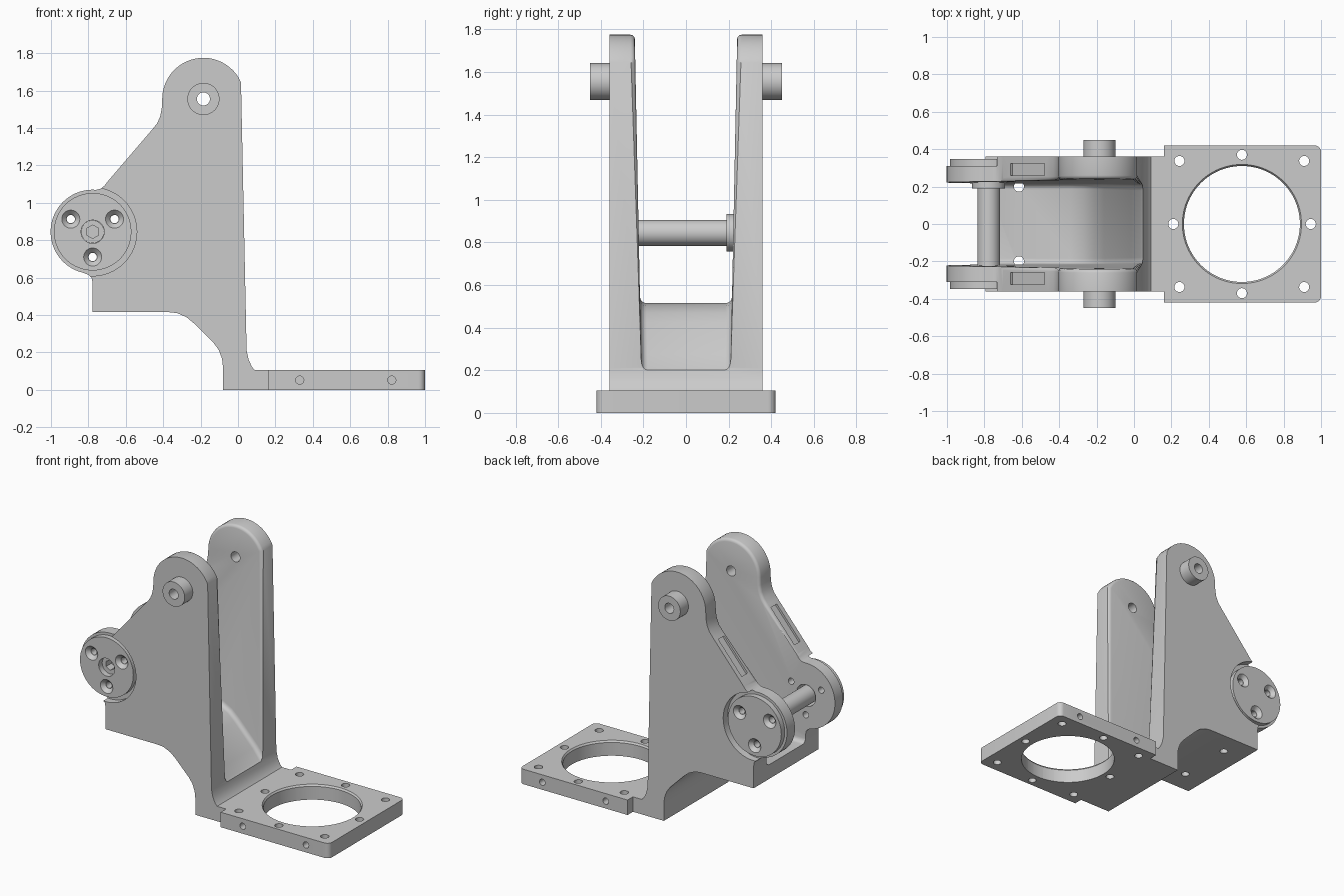
import bpy, bmesh
from math import pi, cos, sin, radians
from mathutils import Vector, Matrix

if "Cube" in bpy.data.objects:
    bpy.data.objects.remove(bpy.data.objects["Cube"])

DISC = (-0.777, 0.845)      # x, z of the side discs
PIVOT = (-0.185, 1.555)     # x, z of the upper bosses


def finish(name, bm):
    bmesh.ops.recalc_face_normals(bm, faces=bm.faces)
    me = bpy.data.meshes.new(name)
    bm.to_mesh(me)
    bm.free()
    ob = bpy.data.objects.new(name, me)
    bpy.context.collection.objects.link(ob)
    return ob


def arc(cx, cz, r, a0, a1, n):
    return [(cx + r * cos(radians(a0 + (a1 - a0) * i / n)),
             cz + r * sin(radians(a0 + (a1 - a0) * i / n))) for i in range(n + 1)]


def prism_bm(pts, near, far):
    """Solid between two placements of one outline."""
    bm = bmesh.new()
    a = [bm.verts.new(near(*p)) for p in pts]
    b = [bm.verts.new(far(*p)) for p in pts]
    bm.faces.new(a)
    bm.faces.new(b[::-1])
    for i in range(len(pts)):
        j = (i + 1) % len(pts)
        bm.faces.new((a[i], b[i], b[j], a[j]))
    return bm, a, b


def cyl(name, p0, p1, r, r2=None, n=48):
    """Cylinder or cone running from p0 to p1."""
    p0, p1 = Vector(p0), Vector(p1)
    d = p1 - p0
    bm = bmesh.new()
    m = Matrix.Translation((p0 + p1) / 2) @ d.to_track_quat('Z', 'Y').to_matrix().to_4x4()
    bmesh.ops.create_cone(bm, cap_ends=True, segments=n, radius1=r,
                          radius2=r if r2 is None else r2, depth=d.length, matrix=m)
    return finish(name, bm)


def cut(ob, cutters):
    for c in cutters:
        c.hide_render = True
        m = ob.modifiers.new("cut", 'BOOLEAN')
        m.operation, m.solver, m.object = 'DIFFERENCE', 'EXACT', c
    dg = bpy.context.evaluated_depsgraph_get()
    me = bpy.data.meshes.new_from_object(ob.evaluated_get(dg))
    ob.modifiers.clear()
    ob.data = me
    for c in cutters:
        bpy.data.objects.remove(c)


# Bracket outline seen from the front
outline = [(-0.08, 0), (0.16, 0), (0.16, 0.105), (0.09, 0.105), (0.075, 0.122), (0.057, 0.16), (0.046, 0.21)]
outline += arc(*PIVOT, 0.22, 24, 178, 24)
outline += [(-0.407, 1.51), (-0.415, 1.465), (-0.432, 1.425), (-0.46, 1.39),
            (-0.70, 1.11), (-0.715, 1.09), (-0.735, 1.075)]
outline += arc(*DISC, 0.225, 85, 257, 30)
outline += [(-0.80, 0.615), (-0.783, 0.60), (-0.777, 0.57), (-0.777, 0.415), (-0.37, 0.415),
            (-0.325, 0.41), (-0.275, 0.388), (-0.235, 0.355), (-0.13, 0.25),
            (-0.103, 0.213), (-0.085, 0.165), (-0.08, 0.12)]
bm, _, _ = prism_bm(outline, lambda x, z: (x, -0.36, z), lambda x, z: (x, 0.36, z))
bracket = finish("bracket_body", bm)


# Tapered pocket between the two cheeks, with filleted floor
def half_width(z):
    return 0.205 + 0.02 * z


floor = [(0.3, 0.17), (0.09, 0.17), (0.035, 0.21), (-0.015, 0.275), (-0.16, 0.425),
         (-0.21, 0.47), (-0.27, 0.502), (-0.34, 0.515), (-1.2, 0.515)]
pocket_outline = floor + [(-1.2, 2.0), (0.3, 2.0)]
bm, a, b = prism_bm(pocket_outline, lambda x, z: (x, -half_width(z), z),
                    lambda x, z: (x, half_width(z), z))
rims = [bm.edges.get((s[i], s[i + 1])) for s in (a, b) for i in range(len(floor) - 1)]
bmesh.ops.recalc_face_normals(bm, faces=bm.faces)
bmesh.ops.bevel(bm, geom=rims, offset=0.03, segments=4, profile=0.5,
                affect='EDGES', clamp_overlap=True)
cut(bracket, [finish("pocket_cutter", bm)])

# Rounded inner edges of the cheeks
bm = bmesh.new()
bm.from_mesh(bracket.data)
edges = []
for e in bm.edges:
    mid = (e.verts[0].co + e.verts[1].co) / 2
    inner = all(abs(abs(v.co.y) - half_width(v.co.z)) < 0.001 for v in e.verts)
    away = (mid.x - DISC[0]) ** 2 + (mid.z - DISC[1]) ** 2 > 0.085
    if inner and away and mid.z > 0.6 and len(e.link_faces) == 2 and e.calc_face_angle() > 1:
        edges.append(e)
bmesh.ops.bevel(bm, geom=edges, offset=0.02, segments=3, profile=0.5,
                affect='EDGES', clamp_overlap=False)
bm.to_mesh(bracket.data)
bm.free()

# Cuts in the bracket: disc seats, pivot and screw holes, edge slots, floor holes
dx, dz = DISC
screws = [(dx + 0.135 * cos(radians(t)), dz + 0.135 * sin(radians(t))) for t in (30, 150, 270)]
cutters = [cyl("pivot_cut", (PIVOT[0], -1, PIVOT[1]), (PIVOT[0], 1, PIVOT[1]), 0.035)]
cutters += [cyl("screw_cut", (x, -1, z), (x, 1, z), 0.022, n=24) for x, z in screws]
cutters.append(cyl("pin_cut", (dx, -0.5, dz), (dx, -0.1, dz), 0.075))
for s in (-1, 1):
    cutters.append(cyl("seat_cut", (dx, s * 0.31, dz), (dx, s * 0.5, dz), 0.236, n=64))
    cutters.append(cyl("floor_cut", (-0.615, s * 0.2, 0.3), (-0.615, s * 0.2, 0.6), 0.027, n=24))
    bm = bmesh.new()
    bmesh.ops.create_cube(bm, size=1, matrix=Matrix.Translation((-0.57, s * 0.292, 1.262))
                          @ Matrix.Rotation(-radians(49.4), 4, 'Y')
                          @ Matrix.Diagonal((0.28, 0.065, 0.03, 1)))
    cutters.append(finish("slot_cut", bm))
cut(bracket, cutters)

# Side discs with countersunk screw holes, and pivot bosses
for s, side in ((-1, "front"), (1, "back")):
    disc = cyl(side + "_disc", (dx, s * 0.308, dz), (dx, s * 0.348, dz), 0.207, n=64)
    holes = []
    for x, z in screws:
        holes.append(cyl("hole", (x, s * 0.2, z), (x, s * 0.5, z), 0.022, n=24))
        holes.append(cyl("sink", (x, s * 0.322, z), (x, s * 0.352, z), 0.024, 0.052, n=32))
    if s < 0:
        holes.append(cyl("centre", (dx, -0.5, dz), (dx, -0.2, dz), 0.062))
    cut(disc, holes)
    boss = cyl(side + "_pivot_boss", (PIVOT[0], s * 0.355, PIVOT[1]),
               (PIVOT[0], s * 0.45, PIVOT[1]), 0.086)
    cut(boss, [cyl("bore", (PIVOT[0], s * 0.2, PIVOT[1]), (PIVOT[0], s * 0.6, PIVOT[1]), 0.035)])

# Cross pin with hex socket and collar
pin = cyl("cross_pin", (dx, -0.31, dz), (dx, 0.27, dz), 0.061)
cut(pin, [cyl("socket", (dx, -0.5, dz), (dx, -0.25, dz), 0.036, n=6)])
cyl("pin_collar", (dx, 0.19, dz), (dx, 0.235, dz), 0.088)

# Square base flange with round opening and screw holes
flange = [(0.16, 0.42), (0.16, -0.42)]
flange += arc(0.965, -0.385, 0.035, -90, 0, 6) + arc(0.965, 0.385, 0.035, 0, 90, 6)
bm, _, _ = prism_bm(flange, lambda x, y: (x, y, 0), lambda x, y: (x, y, 0.105))
base = finish("base_flange", bm)
cutters = [cyl("opening", (0.577, 0, -1), (0.577, 0, 1), 0.31, n=96),
           cyl("lip", (0.577, 0, 0.09), (0.577, 0, 0.107), 0.308, 0.32, n=96)]
spots = [(0.21, 0), (0.945, 0)]
for s in (-1, 1):
    spots += [(0.243, s * 0.337), (0.91, s * 0.337), (0.577, s * 0.37)]
    cutters += [cyl("side_hole", (x, s * 0.33, 0.052), (x, s * 0.5, 0.052), 0.022, n=24)
                for x in (0.33, 0.822)]
cutters += [cyl("hole", (x, y, -1), (x, y, 1), 0.027, n=24) for x, y in spots]
cut(base, cutters)

# Smooth shading with sharp edges kept
for ob in bpy.context.scene.objects:
    ob.data.shade_smooth()
    ob.data.set_sharp_from_angle(angle=radians(30))
